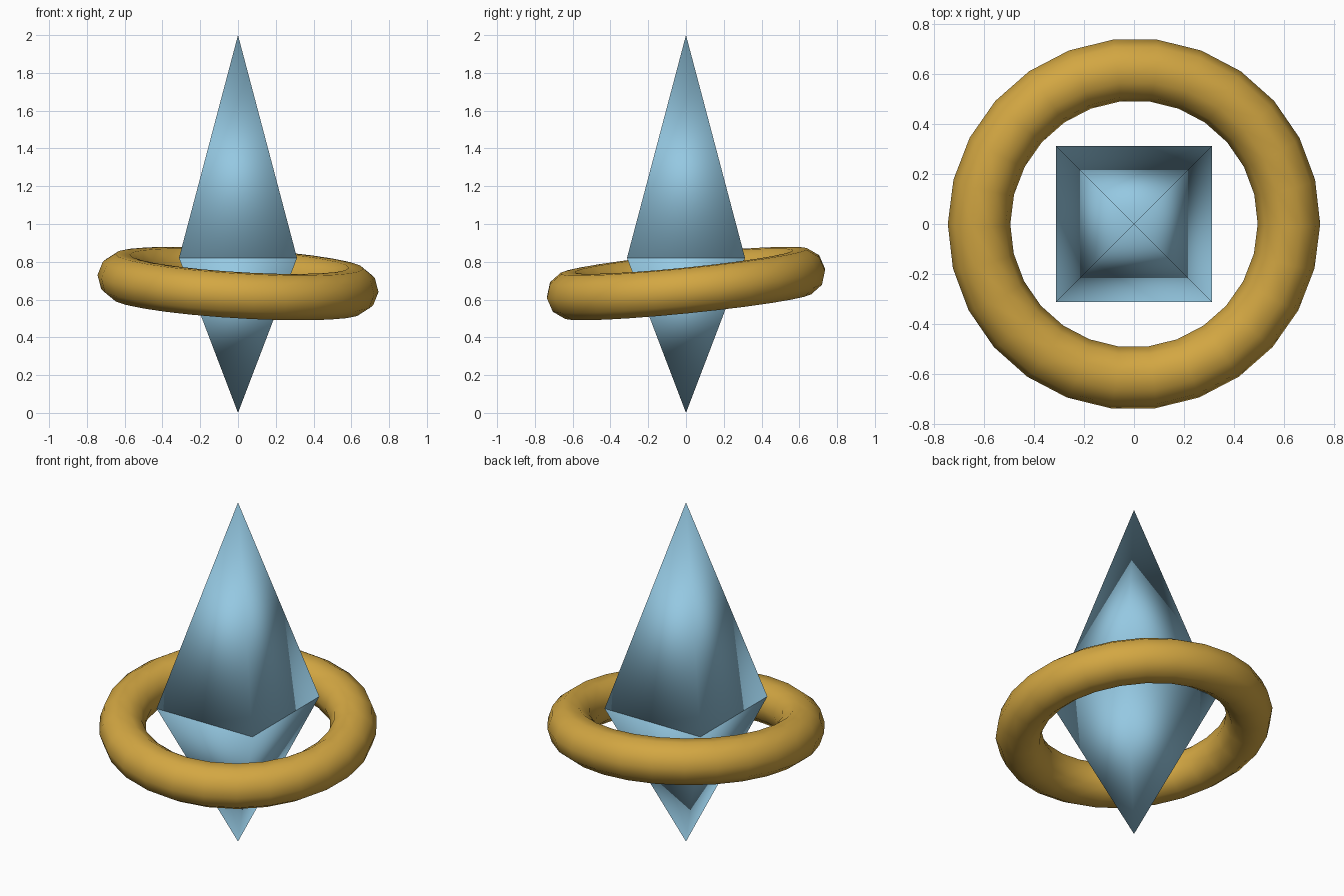
import bpy
from math import pi, sqrt

if "Cube" in bpy.data.objects:
    bpy.data.objects.remove(bpy.data.objects["Cube"], do_unlink=True)


def make_material(name, rgb):
    mat = bpy.data.materials.new(name)
    mat.use_nodes = True
    mat.diffuse_color = (*rgb, 1)
    mat.node_tree.nodes["Principled BSDF"].inputs["Base Color"].default_value = (*rgb, 1)
    return mat


def finish(name, mat):
    obj = bpy.context.object
    obj.name = name
    obj.data.materials.append(mat)
    bpy.ops.object.shade_smooth()


ice_blue = make_material("ice_blue", (0.30, 0.58, 0.76))
gold = make_material("gold", (0.65, 0.385, 0.055))

WAIST_Z = 0.82
WAIST_RADIUS = 0.3125 * sqrt(2)


def pyramid(name, z_low, z_high, r_low, r_high):
    # Four-sided capped spike, smooth shaded across its cap
    bpy.ops.mesh.primitive_cone_add(
        vertices=4, radius1=r_low, radius2=r_high, depth=z_high - z_low,
        end_fill_type='NGON', location=(0, 0, (z_low + z_high) / 2),
        rotation=(0, 0, pi / 4))
    finish(name, ice_blue)


# Crystal halves meeting at the waist
pyramid("crystal_top", WAIST_Z, 2, WAIST_RADIUS, 0)
pyramid("crystal_bottom", 0, WAIST_Z, 0, WAIST_RADIUS)

# Tilted ring floating around the crystal
bpy.ops.mesh.primitive_torus_add(
    major_radius=0.62, minor_radius=0.125, major_segments=26, minor_segments=10,
    location=(0, 0, 0.685), rotation=(0.1, 0.06, 0))
finish("ring", gold)
